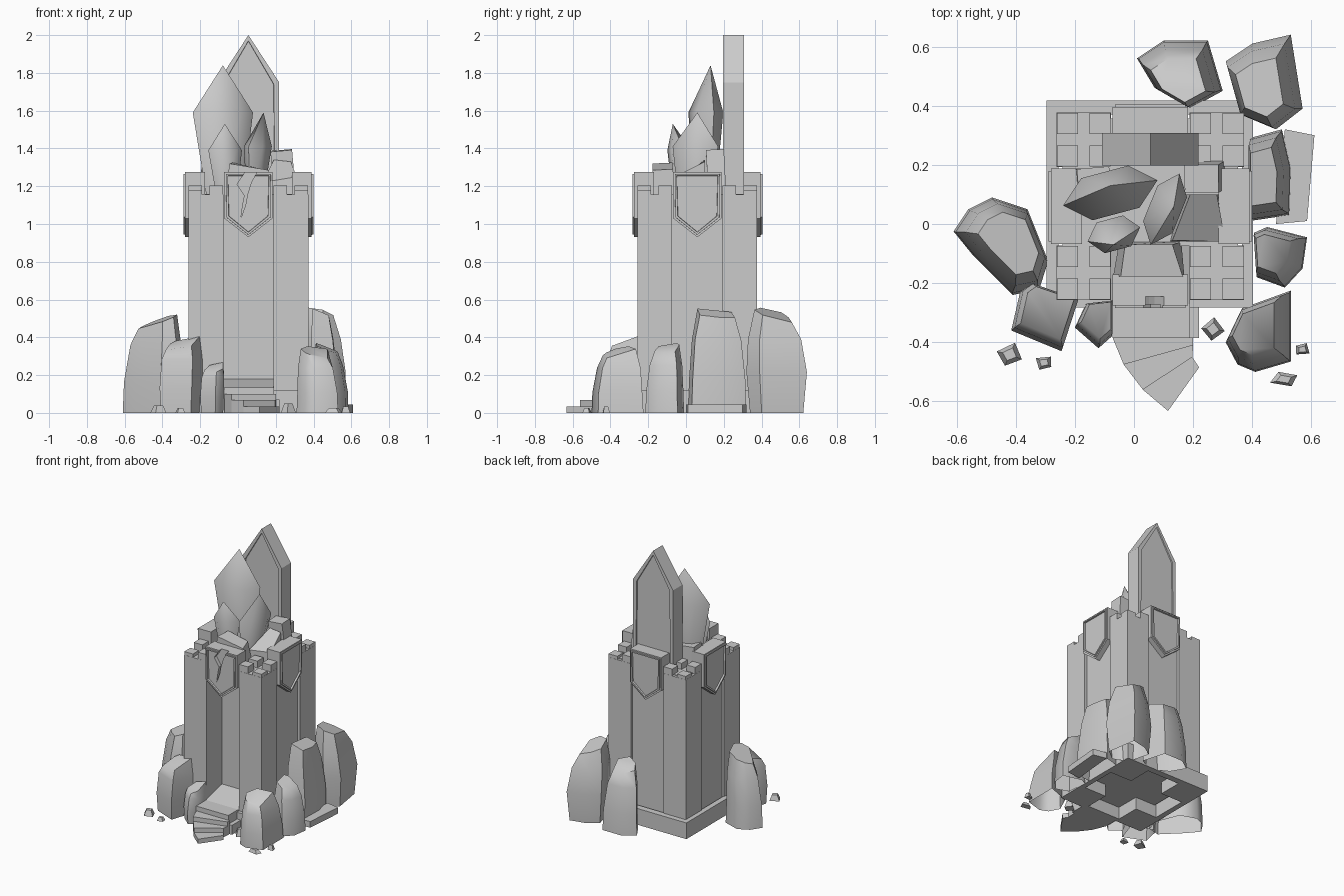
import bpy, bmesh, math, random
from mathutils import Vector, Matrix

if "Cube" in bpy.data.objects:
    bpy.data.objects.remove(bpy.data.objects["Cube"])

random.seed(4)
CX, CY = 0.055, 0.06          # tower axis


def finish(name, bm, smooth=None):
    bmesh.ops.recalc_face_normals(bm, faces=bm.faces)
    me = bpy.data.meshes.new(name)
    bm.to_mesh(me)
    bm.free()
    ob = bpy.data.objects.new(name, me)
    bpy.context.collection.objects.link(ob)
    if smooth:
        bpy.ops.object.select_all(action='DESELECT')
        ob.select_set(True)
        bpy.context.view_layer.objects.active = ob
        bpy.ops.object.shade_smooth_by_angle(angle=math.radians(smooth))
    return ob


def loft(name, rings, tip=None, smooth=None, bottom=True):
    """Skin matching rings of points; cap both ends or close to a tip."""
    bm = bmesh.new()
    vs = [[bm.verts.new(p) for p in r] for r in rings]
    n = len(vs[0])
    for a, b in zip(vs, vs[1:]):
        for i in range(n):
            j = (i + 1) % n
            bm.faces.new((a[i], a[j], b[j], b[i]))
    if bottom:
        bm.faces.new(vs[0])
    if tip:
        t = bm.verts.new(tip)
        for i in range(n):
            bm.faces.new((vs[-1][i], vs[-1][(i + 1) % n], t))
    else:
        bm.faces.new(vs[-1])
    return finish(name, bm, smooth)


def slab(name, pts, z0, z1):
    return loft(name, [[(x, y, z) for x, y in pts] for z in (z0, z1)])


def box(name, x0, x1, y0, y1, z0, z1):
    return slab(name, [(x0, y0), (x1, y0), (x1, y1), (x0, y1)], z0, z1)


def block(name, centre, size, rot):
    ob = box(name, *[s * v / 2 for v in size for s in (-1, 1)])
    ob.location = centre
    ob.rotation_euler = [math.radians(a) for a in rot]
    return ob


def panel(name, pts, y0, y1, steps, both=False, turn=0):
    """Upright plate about the tower axis with inset steps on its -y face."""
    bm = bmesh.new()
    f, b = [[bm.verts.new((u, y, z)) for u, z in pts] for y in (y0, y1)]
    n = len(pts)
    for i in range(n):
        j = (i + 1) % n
        bm.faces.new((f[i], f[j], b[j], b[i]))
    faces = [bm.faces.new(f), bm.faces.new(b[::-1])]
    bmesh.ops.recalc_face_normals(bm, faces=bm.faces)
    for face in faces[:2 if both else 1]:
        for t, d in steps:
            bmesh.ops.inset_region(bm, faces=[face], thickness=t, depth=0)
            bmesh.ops.translate(bm, verts=face.verts, vec=face.normal * d)
    bm.transform(Matrix.Translation((CX, CY, 0)) @ Matrix.Rotation(math.radians(turn), 4, 'Z'))
    return finish(name, bm)


# Plinth: four rim walls, open underneath
box("plinth_front", -.295, .403, -.283, -.25, 0, .12)
box("plinth_back", -.295, .403, .37, .417, 0, .12)
box("plinth_left", -.295, -.255, -.25, .37, 0, .12)
box("plinth_right", .365, .403, -.25, .37, 0, .12)

# Recessed walls and the sloping alcove floor
box("tower_core", -.242, .352, -.075, .357, .09, 1.16)
loft("alcove_floor", [[(x, -.27, .09), (x, -.07, .09), (x, -.07, .18), (x, -.27, .13)]
                      for x in (-.08, .19)])

# Corner pillars with four small merlons each
for sx in (-1, 1):
    for sy in (-1, 1):
        px, py = CX + sx * .225, CY + sy * .225
        box("corner_pillar", px - .092, px + .092, py - .092, py + .092, 0, 1.155)
        for mx in (-1, 1):
            for my in (-1, 1):
                x, y = px + mx * .0555, py + my * .0555
                h = 1.18 if (mx == sx and my == sy) else 1.205
                box("merlon", x - .0355, x + .0355, y - .0355, y + .0355, 1.15, h)

# Shield plates on the four sides
SHIELD = [(-.128, 1.275), (-.128, 1.03), (0, .93), (.128, 1.03), (.128, 1.275)]
BROKEN = SHIELD[:4] + [(.128, 1.27), (.06, 1.255), (.02, 1.275), (-.04, 1.2), (-.09, 1.215)]
STEPS = [(.013, 0), (.0005, .009), (.013, 0), (.002, -.012)]
for side, turn in (("front", 0), ("right", 90), ("back", 180), ("left", 270)):
    plate = panel(side + "_shield", SHIELD, -.335, -.23, STEPS, turn=turn)
    if side == "front":      # zigzag crack
        crack = panel("crack_cutter", [(.0, 1.3), (-.06, 1.21), (-.02, 1.15), (-.03, 1.1),
                                       (-.04, 1.03), (-.015, 1.1), (-.005, 1.155), (.015, 1.22),
                                       (.06, 1.3)], -.36, -.305, [])
        m = plate.modifiers.new("crack", 'BOOLEAN')
        m.object, m.solver = crack, 'EXACT'
        bpy.context.view_layer.objects.active = plate
        bpy.ops.object.modifier_apply(modifier="crack")
        bpy.data.objects.remove(crack)

# Tall pointed slab at the back
panel("pointed_slab", [(-.163, 1.1), (.163, 1.1), (.163, 1.75), (0, 2.0), (-.163, 1.75)],
      .137, .247, [(.03, 0), (.002, -.008)], both=True)

# Broken masonry on the tower top
loft("front_rubble", [[(-.07, -.175, 1.13), (.17, -.175, 1.13), (.16, -.06, 1.13), (-.05, -.06, 1.13)],
                      [(-.045, -.178, 1.32), (.165, -.178, 1.285), (.13, -.07, 1.29), (-.03, -.07, 1.325)]])
loft("right_rubble", [[(.12, -.06, 1.13), (.31, -.06, 1.13), (.29, .1, 1.13), (.16, .1, 1.13)],
                      [(.13, -.055, 1.22), (.31, -.06, 1.25), (.28, .1, 1.33), (.19, .1, 1.34)]])
block("back_rubble", (.24, .16, 1.26), (.115, .095, .26), (3, -5, 0))
block("left_rubble", (-.14, .14, 1.22), (.11, .1, .16), (0, 4, 5))


# Crystals: six-sided, widening to a waist then to a tip
def crystal(name, base, waist, tip, rx, ry, turn):
    r = Matrix.Rotation(math.radians(turn), 3, 'Z')
    rings = []
    for c, s in ((base, .6), (waist, 1)):
        rings.append([Vector(c) + r @ Vector((rx * s * math.cos(a), ry * s * math.sin(a), 0))
                      for a in [math.tau * i / 6 for i in range(6)]])
    loft(name, rings, tip, smooth=50)


crystal("large_crystal", (-.07, .1, 1.14), (-.08, .105, 1.59), (-.08, .13, 1.84), .165, .085, 15)
crystal("small_crystal", (-.06, -.03, 1.14), (-.068, -.035, 1.39), (-.07, -.07, 1.53), .092, .062, 15)
crystal("side_crystal", (.09, .03, 1.14), (.105, .05, 1.41), (.135, .06, 1.59), .13, .062, 68)

# Landing and fanned steps
box("landing", -.073, .19, -.385, -.27, 0, .135)
box("landing_kerb", .18, .22, -.385, -.27, 0, .07)
FAN = [((-.073, -.383), (.2, -.383)), ((-.035, -.475), (.2, -.41)),
       ((.03, -.56), (.197, -.45)), ((.115, -.632), (.22, -.485))]
for i, h in enumerate((.1, .067, .034)):
    (a, b), (c, d) = FAN[i], FAN[i + 1]
    slab("fan_step", [a, c, d, b], 0, h)


# Boulders from their plan outlines: open below, tilted smaller top
BULGE = ((.88, 0, 0), (1, .4, 0), (.88, .72, .6), (.62, .95, 1))
TAPER = ((1, 0, 0), (.96, .33, 0), (.84, .72, .6), (.64, .95, 1))
BLUNT = ((.93, 0, 0), (1, .35, 0), (.96, .75, .4), (.8, .95, .7))


def boulder(name, pts, h, shape):
    n = len(pts)
    c = Vector((sum(p[0] for p in pts) / n, sum(p[1] for p in pts) / n))
    inward = (Vector((CX, CY)) - c).normalized()
    rings = []
    for i, (s, z, k) in enumerate(shape):
        ring = []
        for p in pts:
            q = c + (Vector(p) - c) * s + inward * k * .025
            dz = (q - c).dot(inward) * .4 if i == 3 else 0
            ring.append((q.x, q.y, z * h + dz))
        rings.append(ring)
    loft(name, rings, smooth=52, bottom=False)


boulder("back_boulder", [(.01, .56), (.1, .62), (.25, .62), (.3, .45), (.19, .39), (.07, .46)], .47, TAPER)
boulder("back_right_boulder", [(.31, .55), (.4, .61), (.53, .64), (.57, .39), (.48, .32), (.36, .37)], .54, BULGE)
boulder("right_boulder", [(.39, .29), (.5, .32), (.53, .19), (.525, .03), (.39, .01)], .54, TAPER)
boulder("right_low_boulder", [(.405, -.03), (.45, -.01), (.585, -.045), (.57, -.15), (.51, -.215), (.415, -.18)],
        .35, TAPER)
boulder("front_right_boulder", [(.31, -.4), (.365, -.285), (.53, -.225), (.53, -.465), (.41, -.5), (.35, -.475)],
        .33, TAPER)
boulder("left_boulder", [(-.61, -.025), (-.56, .05), (-.48, .09), (-.36, .05), (-.29, -.125),
                         (-.32, -.22), (-.41, -.24), (-.545, -.105)], .5, TAPER)
boulder("front_left_boulder", [(-.415, -.36), (-.385, -.23), (-.35, -.205), (-.19, -.26), (-.245, -.43)], .38, BLUNT)
boulder("small_boulder", [(-.2, -.35), (-.165, -.275), (-.075, -.265), (-.075, -.38), (-.12, -.42)], .245, BLUNT)
slab("flat_stone", [(.51, .32), (.61, .3), (.585, .01), (.48, 0)], 0, .045)

# Loose pebbles: x, y, half width, half depth, height
for x, y, w, d, h in ((-.42, -.44, .045, .042, .04), (-.305, -.467, .03, .03, .025),
                      (.267, -.355, .04, .04, .05), (.57, -.425, .027, .026, .035),
                      (.507, -.525, .052, .027, .025)):
    spin = random.uniform(0, 6)
    angs = [spin + math.tau * (i + random.uniform(-.2, .2)) / 4 for i in range(4)]
    loft("pebble", [[(x + w * s * math.cos(a), y + d * s * math.sin(a), z) for a in angs]
                    for s, z in ((1, 0), (.55, h))])
